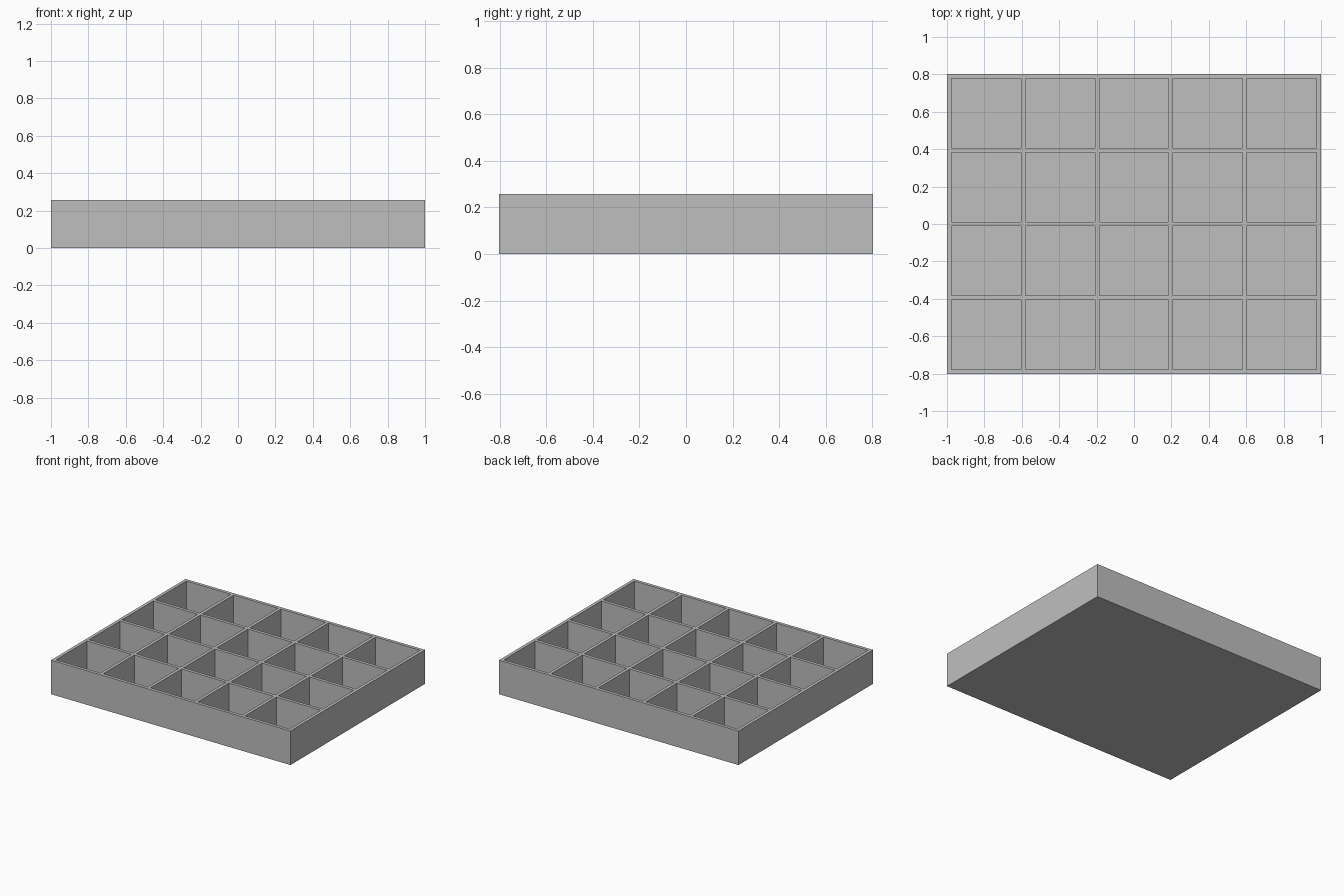
import bpy
import bmesh

# Remove the default cube
cube = bpy.data.objects.get("Cube")
if cube:
    bpy.data.objects.remove(cube, do_unlink=True)

COLUMNS, ROWS = 5, 4
WALL = 0.024
HEIGHT = 0.257
FLOOR = 0.024
POCKET = (2 - WALL * (COLUMNS + 1)) / COLUMNS


def grid_lines(count):
    """Wall edges along one axis: wall, pocket, wall, ... centred on zero."""
    lines = [0.0]
    for _ in range(count):
        lines += [lines[-1] + WALL, lines[-1] + WALL + POCKET]
    lines.append(lines[-1] + WALL)
    middle = lines[-1] / 2
    return [v - middle for v in lines]


xs, ys = grid_lines(COLUMNS), grid_lines(ROWS)

# Plain grey material
grey = bpy.data.materials.new("plain_grey")
grey.use_nodes = True
colour = (0.52, 0.52, 0.52, 1)
grey.diffuse_color = colour
grey.node_tree.nodes["Principled BSDF"].inputs["Base Color"].default_value = colour

bm = bmesh.new()

# Rim: a grid of cells, with odd-odd cells being the pockets
verts = [[bm.verts.new((x, y, HEIGHT)) for y in ys] for x in xs]
pockets, rim = [], []
for i in range(len(xs) - 1):
    for j in range(len(ys) - 1):
        face = bm.faces.new((verts[i][j], verts[i + 1][j],
                             verts[i + 1][j + 1], verts[i][j + 1]))
        (pockets if i % 2 and j % 2 else rim).append(face)

# Outer walls and underside
border = [e for e in bm.edges if e.is_boundary]
skirt = bmesh.ops.extrude_edge_only(bm, edges=border)["geom"]
for v in skirt:
    if isinstance(v, bmesh.types.BMVert):
        v.co.z = 0
bottom = [e for e in bm.edges if e.is_boundary]
bmesh.ops.contextual_create(bm, geom=bottom)

# Sink the pockets down to the floor
sunk = bmesh.ops.extrude_discrete_faces(bm, faces=pockets)["faces"]
for face in sunk:
    for v in face.verts:
        v.co.z = FLOOR

# Merge flat faces and tidy normals
bmesh.ops.recalc_face_normals(bm, faces=bm.faces)

mesh = bpy.data.meshes.new("compartment_tray")
bm.to_mesh(mesh)
bm.free()
mesh.materials.append(grey)
tray = bpy.data.objects.new("compartment_tray", mesh)
bpy.context.collection.objects.link(tray)
